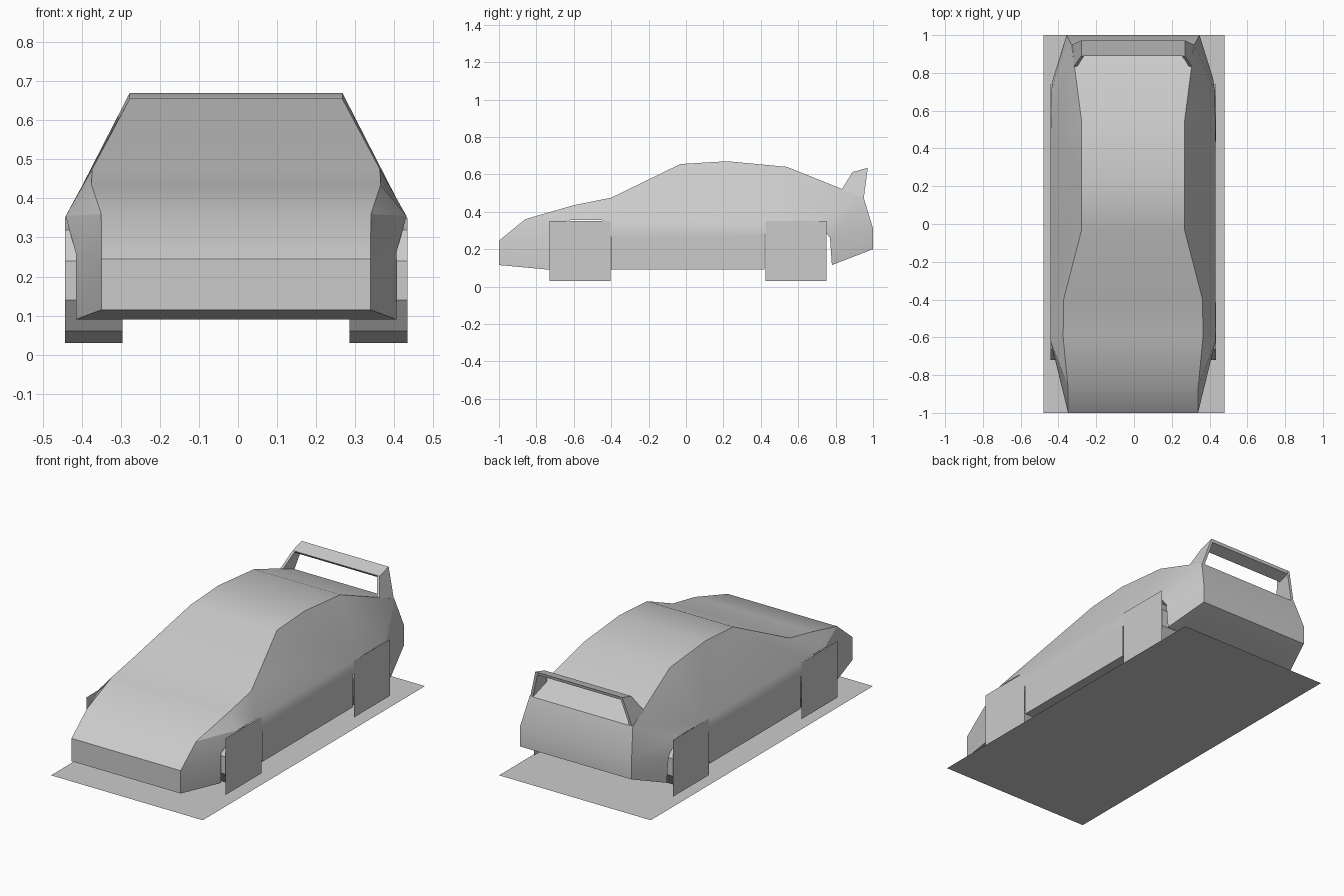
import bpy, bmesh, math

if "Cube" in bpy.data.objects:
    bpy.data.objects.remove(bpy.data.objects["Cube"])

grey = bpy.data.materials.new("light grey")
grey.diffuse_color = (0.6, 0.6, 0.6, 1)
grey.use_nodes = True
grey.node_tree.nodes["Principled BSDF"].inputs["Base Color"].default_value = grey.diffuse_color
CX = -0.005  # the car sits slightly off the ground sheet's centre


def make(name, verts, faces, recalc=True, smooth=None, x=CX):
    me = bpy.data.meshes.new(name)
    me.from_pydata(verts, [], faces)
    if recalc:
        bm = bmesh.new()
        bm.from_mesh(me)
        bmesh.ops.recalc_face_normals(bm, faces=bm.faces)
        bm.to_mesh(me)
        bm.free()
    me.materials.append(grey)
    ob = bpy.data.objects.new(name, me)
    ob.location.x = x
    bpy.context.collection.objects.link(ob)
    if smooth:
        bpy.ops.object.select_all(action='DESELECT')
        ob.select_set(True)
        bpy.context.view_layer.objects.active = ob
        bpy.ops.object.shade_smooth_by_angle(angle=math.radians(smooth))
    return ob


# Body: ridge line over the car (half width, y, z), nose to tail
ridge = [(.344, -1, .115), (.344, -1, .245), (.345, -.86, .36), (.37, -.6, .435),
         (.368, -.4, .475), (.272, -.03, .655), (.272, .22, .67), (.272, .54, .64),
         (.325, .95, .475), (.352, 1, .31), (.352, 1, .2)]
# Lower side outline with both wheel arches
low = dict(a=(.41, -.73, .09), b=(.41, -.73, .26), d=(.436, -.62, .355),
           e=(.436, -.45, .355), f=(.436, -.40, .26), g=(.436, -.40, .09),
           h=(.436, .42, .09), i=(.436, .42, .27), j=(.436, .48, .35),
           k=(.434, .70, .35), l=(.424, .77, .26), m=(.42, .78, .115),
           p=(.29, -.73, .09), q=(.29, -.40, .09), r=(.29, .42, .09), s=(.29, .78, .115))
half = ridge + list(low.values())
idx = {n: len(ridge) + k for k, n in enumerate(low)}
idx.update({n: n for n in range(len(ridge))})
n = len(half)
verts = half + [(-x, y, z) for x, y, z in half]
faces = []
sides = [(0, 'a', 'b', 1), (1, 'b', 2), (2, 'b', 'd'), (2, 'd', 3), (3, 'd', 'e', 4),
         (4, 'e', 'j', 5), (5, 'j', 6), (6, 'j', 7), (7, 'j', 'k', 8), (8, 'k', 'l', 9),
         (9, 'l', 'm', 10), ('e', 'f', 'i', 'j'), ('f', 'g', 'h', 'i'),
         (0, 'p', 'a'), ('q', 'r', 'h', 'g'), (10, 'm', 's')]
for f in sides:
    t = [idx[v] for v in f]
    faces += [t, [v + n for v in reversed(t)]]
# Strips joining left and right: skin, then underside
across = [(k, k + 1) for k in range(10)]
across += [(10, 's'), ('s', 'r'), ('r', 'q'), ('q', 'p'), ('p', 0)]
for u, v in across:
    u, v = idx[u], idx[v]
    faces.append([u, v, v + n, u + n])
make("car_body", verts, faces, smooth=32)

# Wheels: ten-sided tread bands with square outer plates
R, WZ, XI, XO = .16, .19, .29, .438
for label, wy in (("front", -.567), ("rear", .588)):
    for side, s in (("left", -1), ("right", 1)):
        ring = [(R * math.sin(k * math.tau / 10), -R * math.cos(k * math.tau / 10))
                for k in range(10)]
        v = [(s * x, wy + y, WZ + z) for x in (XI, XO) for y, z in ring]
        f = []
        for k in range(10):
            q = [k, (k + 1) % 10, (k + 1) % 10 + 10, k + 10]
            f.append(q[::-1] if s > 0 else q)
        tread = make(f"{label}_{side}_tread", v, f, recalc=False)
        # point the tread outward
        p = tread.data.polygons[0]
        if p.normal.z > 0:
            tread.data.flip_normals()
        sq = [(s * XO, wy + a * .162, WZ + b * .161)
              for a, b in ((-1, -1), (1, -1), (1, 1), (-1, 1))]
        make(f"{label}_{side}_wheel_plate", sq,
             [(0, 1, 2, 3) if s > 0 else (3, 2, 1, 0)], recalc=False)

# Rear wing: thin blade on two leaning end plates
sec = [(.89, .612), (.972, .635), (.968, .618), (.9, .598)]
v = [(s * .272, y, z) for s in (-1, 1) for y, z in sec]
f = [(k, (k + 1) % 4, (k + 1) % 4 + 4, k + 4) for k in range(4)]
make("wing_blade", v, f + [(0, 1, 2, 3), (4, 5, 6, 7)])
leg = [(.315, .83, .515), (.274, .89, .612), (.274, .972, .635), (.322, .95, .47)]
for side, s in (("left", -1), ("right", 1)):
    v = [(s * (x - o), y, z) for o in (0, .016) for x, y, z in leg]
    make(f"wing_{side}_support", v, f + [(0, 1, 2, 3), (4, 5, 6, 7)])

# Flat sheet under the car
make("ground_shadow_sheet", [(-.478, -1, 0), (.478, -1, 0), (.478, 1, 0), (-.478, 1, 0)],
     [(0, 1, 2, 3)], recalc=False, x=0)
